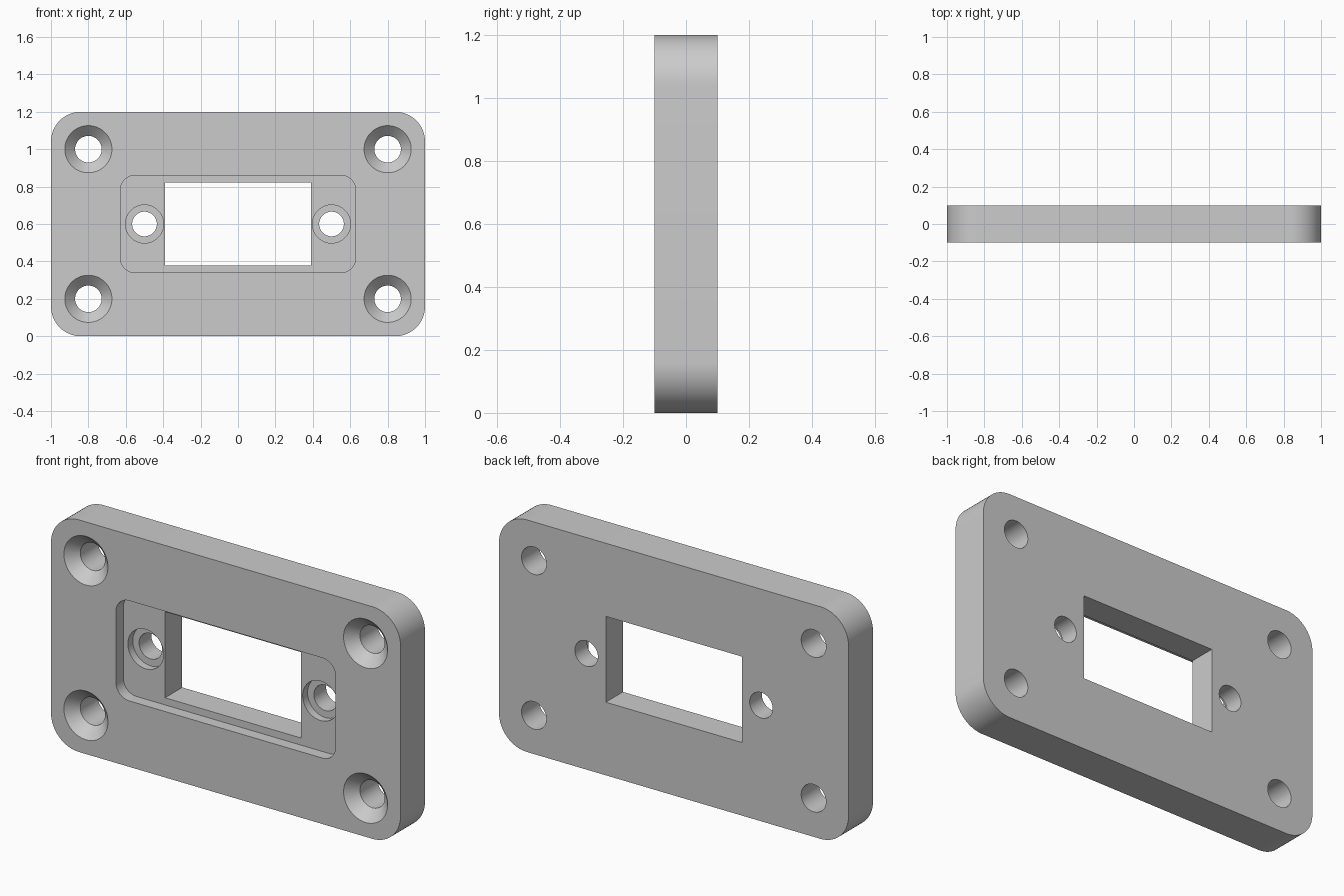
import bpy
import bmesh
from math import cos, sin, pi, radians

FRONT, BACK = -0.1, 0.1
MID_Z = 0.6
OVER = 0.05  # how far cutters stick out of the plate

cube = bpy.data.objects.get("Cube")
if cube:
    bpy.data.objects.remove(cube, do_unlink=True)

grey = bpy.data.materials.new("light grey")
grey.use_nodes = True
colour = (0.6, 0.6, 0.6, 1)
grey.diffuse_color = colour
grey.node_tree.nodes["Principled BSDF"].inputs["Base Color"].default_value = colour


def rounded_rect(width, height, radius, steps=16):
    """Outline in x, z around the origin; a zero radius gives square corners."""
    points = []
    for i, (sx, sz) in enumerate([(1, 1), (-1, 1), (-1, -1), (1, -1)]):
        cx, cz = sx * (width / 2 - radius), sz * (height / 2 - radius)
        for k in range(steps + 1 if radius else 1):
            a = (i + k / steps) * pi / 2
            points.append((cx + radius * cos(a), cz + radius * sin(a)))
    return points


def circle(radius, steps=64):
    return [(radius * cos(2 * pi * k / steps), radius * sin(2 * pi * k / steps))
            for k in range(steps)]


def loft(name, sections, x=0, z=MID_Z):
    """Closed solid through (y, outline) sections, front to back."""
    bm = bmesh.new()
    loops = [[bm.verts.new((x + px, y, z + pz)) for px, pz in outline]
             for y, outline in sections]
    for a, b in zip(loops, loops[1:]):
        for i in range(len(a)):
            j = (i + 1) % len(a)
            bm.faces.new((a[i], a[j], b[j], b[i]))
    bm.faces.new(loops[0])
    bm.faces.new(loops[-1])
    bmesh.ops.recalc_face_normals(bm, faces=bm.faces)
    mesh = bpy.data.meshes.new(name)
    bm.to_mesh(mesh)
    bm.free()
    mesh.materials.append(grey)
    obj = bpy.data.objects.new(name, mesh)
    bpy.context.collection.objects.link(obj)
    return obj


# Plate with rounded corners
body = rounded_rect(2, 1.2, 0.16)
plate = loft("mounting_plate", [(FRONT, body), (BACK, body)])

# Shallow front pocket and the window through it
floor = FRONT + 0.06
pocket = rounded_rect(1.256, 0.518, 0.075)
window = rounded_rect(0.778, 0.444, 0)
cutters = [
    loft("pocket_cutter", [(FRONT - OVER, pocket), (floor, pocket)]),
    loft("window_cutter", [(FRONT - OVER, window), (BACK + OVER, window)]),
]

for side in (-1, 1):
    # Counterbored holes beside the window
    bore, hole = circle(0.102), circle(0.066)
    step = floor + 0.04
    cutters.append(loft("counterbore_cutter", [
        (FRONT - OVER, bore), (step, bore), (step, hole), (BACK + OVER, hole)],
        side * 0.5))
    # Countersunk corner holes
    for z in (0.2, 1.0):
        rim, shaft = 0.126, 0.071
        cutters.append(loft("countersink_cutter", [
            (FRONT - OVER, circle(rim + OVER)), (FRONT + rim - shaft, circle(shaft)),
            (BACK + OVER, circle(shaft))], side * 0.8, z))

# Cut everything out of the plate
bpy.ops.object.select_all(action="DESELECT")
plate.select_set(True)
bpy.context.view_layer.objects.active = plate
for cutter in cutters:
    cutter.hide_render = True
    mod = plate.modifiers.new("cut", "BOOLEAN")
    mod.operation = "DIFFERENCE"
    mod.solver = "EXACT"
    mod.object = cutter
    bpy.ops.object.modifier_apply(modifier=mod.name)
    bpy.data.objects.remove(cutter, do_unlink=True)

bpy.ops.object.shade_smooth_by_angle(angle=radians(30))
